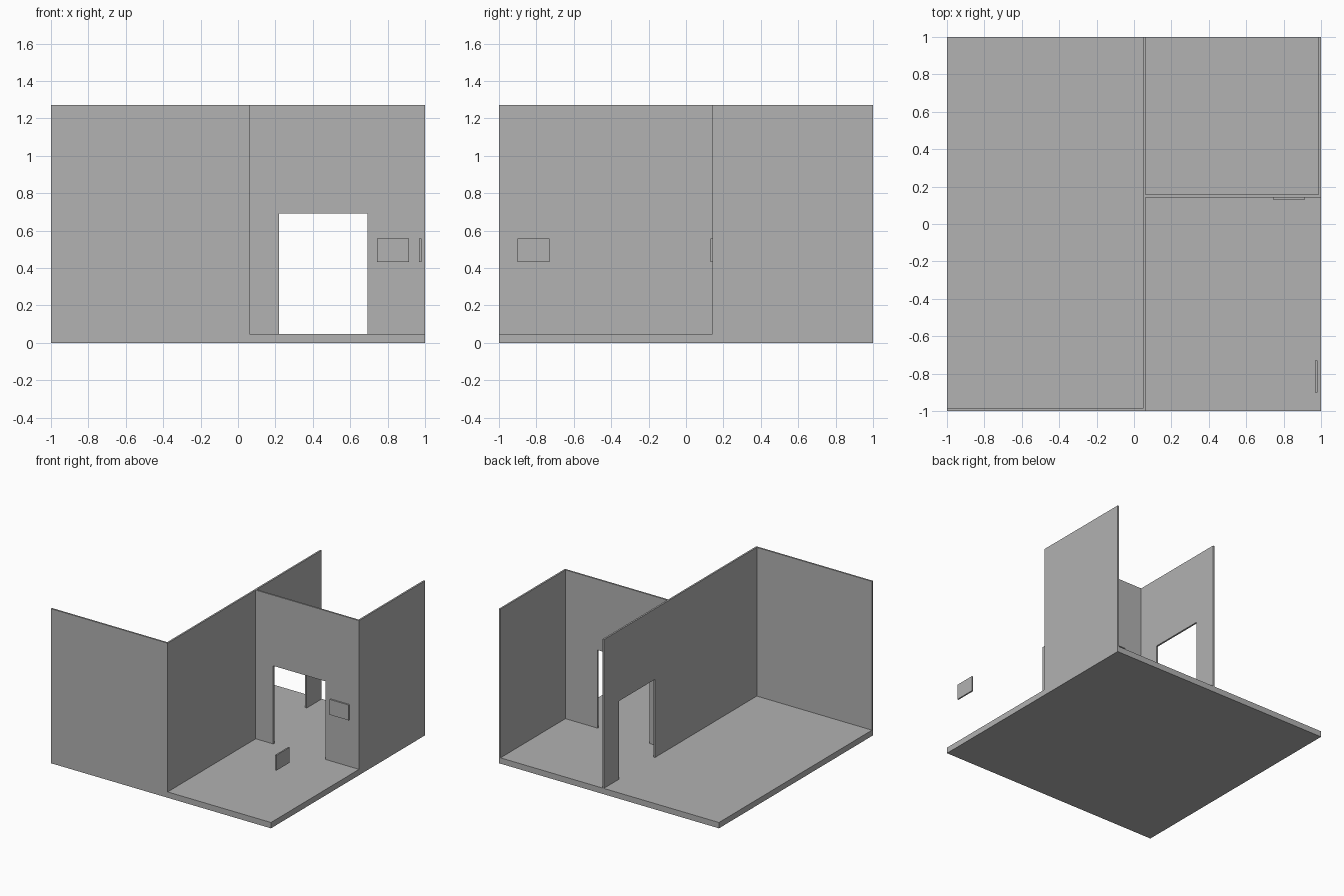
import bpy
import bmesh
from mathutils import Vector

cube = bpy.data.objects.get("Cube")
if cube:
    bpy.data.objects.remove(cube, do_unlink=True)

FLOOR, TOP, THICK = 0.048, 1.27, 0.014
DOOR_TOP = 0.69

grey = bpy.data.materials.new("plain grey")
colour = (0.445, 0.445, 0.445, 1)
grey.use_nodes = True
grey.diffuse_color = colour
grey.node_tree.nodes["Principled BSDF"].inputs["Base Color"].default_value = colour


def extrude_outline(name, points, direction):
    """Solid made by pushing a flat outline along a direction."""
    bm = bmesh.new()
    face = bm.faces.new([bm.verts.new(p) for p in points])
    result = bmesh.ops.extrude_face_region(bm, geom=[face], use_keep_orig=True)
    moved = [v for v in result["geom"] if isinstance(v, bmesh.types.BMVert)]
    bmesh.ops.translate(bm, verts=moved, vec=Vector(direction))
    bmesh.ops.recalc_face_normals(bm, faces=bm.faces)
    mesh = bpy.data.meshes.new(name)
    bm.to_mesh(mesh)
    bm.free()
    mesh.materials.append(grey)
    obj = bpy.data.objects.new(name, mesh)
    bpy.context.collection.objects.link(obj)
    return obj


def wall(name, axis, start, end, offset, bottom=FLOOR, top=TOP, door=None, thick=THICK):
    """Upright slab along x or y, from offset to offset + thick, with an optional doorway."""
    outline = [(start, bottom)]
    if door:
        a, b = door
        outline += [(a, bottom), (a, DOOR_TOP), (b, DOOR_TOP), (b, bottom)]
    outline += [(end, bottom), (end, top), (start, top)]
    if axis == "x":
        return extrude_outline(name, [(u, offset, z) for u, z in outline], (0, thick, 0))
    return extrude_outline(name, [(offset, u, z) for u, z in outline], (thick, 0, 0))


# Floor slab
extrude_outline("floor", [(-1, -1, 0), (1, -1, 0), (1, 1, 0), (-1, 1, 0)], (0, 0, FLOOR))

# Walls
DIVIDER, CROSS = 0.047, 0.143
wall("divider_wall", "y", -1, 1, DIVIDER, door=(0.335, 0.805))
wall("front_wall", "x", -1, DIVIDER, -1)
wall("cross_wall", "x", DIVIDER + THICK, 1, CROSS, door=(0.22, 0.693))
wall("side_wall", "y", CROSS + THICK, 1, 1 - THICK)

# Small panels: one on the cross wall, one standing free
PANEL = dict(bottom=0.432, top=0.558, thick=0.012)
wall("wall_panel", "x", 0.742, 0.915, CROSS - PANEL["thick"], **PANEL)
wall("free_panel", "y", -0.902, -0.73, 0.969, **PANEL)
